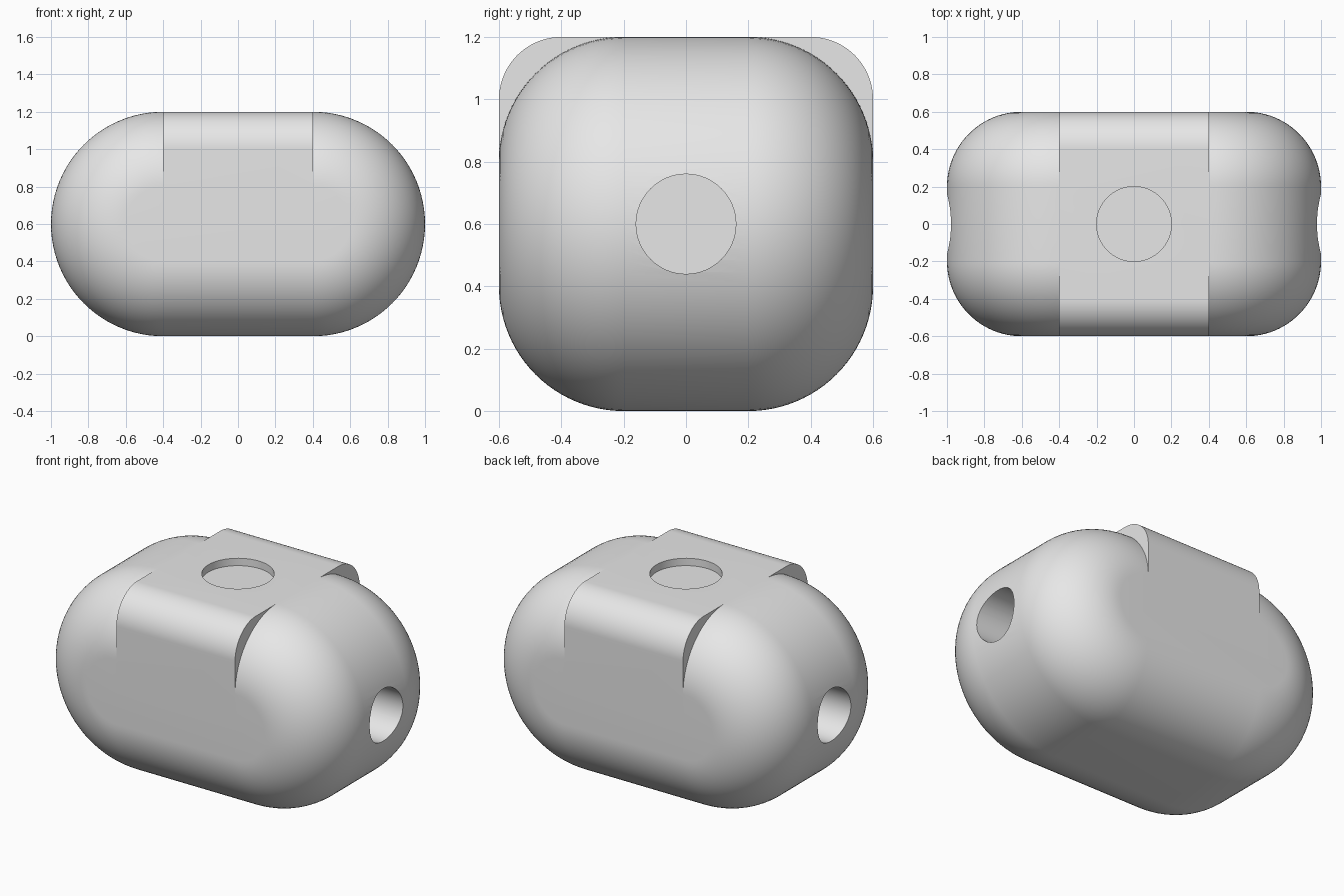
import bpy
import bmesh
from math import pi, sin, cos
from mathutils import Matrix

STEPS = 24          # segments per quarter turn
HALF = 0.6          # half of the body's height and depth
END = 0.4           # x of the round ends' axes

default_cube = bpy.data.objects.get("Cube")
if default_cube:
    bpy.data.objects.remove(default_cube, do_unlink=True)

grey = bpy.data.materials.new("plain_grey")
grey.use_nodes = True
colour = (0.8, 0.8, 0.8, 1)
grey.diffuse_color = colour
grey.node_tree.nodes["Principled BSDF"].inputs["Base Color"].default_value = colour


def make_object(name, bm):
    bmesh.ops.recalc_face_normals(bm, faces=bm.faces)
    mesh = bpy.data.meshes.new(name)
    bm.to_mesh(mesh)
    bm.free()
    mesh.materials.append(grey)
    obj = bpy.data.objects.new(name, mesh)
    bpy.context.collection.objects.link(obj)
    return obj


def arc(cx, cy, radius, start, end, steps=STEPS):
    angles = [start + (end - start) * i / steps for i in range(steps + 1)]
    return [(cx + radius * cos(a), cy + radius * sin(a)) for a in angles]


def loft(name, rings):
    """Skin closed rings of points and cap both ends."""
    bm = bmesh.new()
    loops = [[bm.verts.new(p) for p in ring] for ring in rings]
    count = len(loops[0])
    for a, b in zip(loops, loops[1:]):
        for i in range(count):
            j = (i + 1) % count
            bm.faces.new((a[i], a[j], b[j], b[i]))
    bm.faces.new(loops[0])
    bm.faces.new(loops[-1])
    return make_object(name, bm)


def cylinder(name, radius, depth, matrix):
    bm = bmesh.new()
    bmesh.ops.create_cone(bm, cap_ends=True, segments=64, radius1=radius,
                          radius2=radius, depth=depth, matrix=matrix)
    return make_object(name, bm)


def stadium(y, radius):
    outline = (arc(END, HALF, radius, -pi / 2, pi / 2, 2 * STEPS)
               + arc(-END, HALF, radius, pi / 2, 3 * pi / 2, 2 * STEPS))
    return [(x, y, z) for x, z in outline]


# Rounded body: stadium rings swept front to back along a filleted profile
fillet = 0.4
core = HALF - fillet
profile = (arc(-core, core, fillet, pi, pi / 2)
           + arc(core, core, fillet, pi / 2, 0))
body = loft("rounded_body", [stadium(y, r) for y, r in profile])

# Raised saddle across the middle with tighter top edges
edge = 0.2
section = ([(-HALF, HALF)]
           + arc(edge - HALF, 2 * HALF - edge, edge, pi, pi / 2)
           + arc(HALF - edge, 2 * HALF - edge, edge, pi / 2, 0)
           + [(HALF, HALF)])
saddle = loft("top_saddle", [[(x, y, z) for y, z in section] for x in (-END, END)])

# Cutters: shallow round recess on top, one deep socket in each end
recess = cylinder("top_recess_cutter", 0.2, 0.09,
                  Matrix.Translation((0, 0, 2 * HALF)))
sockets = [cylinder(side + "_socket_cutter", 0.16, 0.8,
                    Matrix.Translation((sign, 0, HALF)) @ Matrix.Rotation(pi / 2, 4, 'Y'))
           for side, sign in (("left", 1), ("right", -1))]

# Join the saddle, then cut the holes
for helper, operation in [(saddle, 'UNION'), (recess, 'DIFFERENCE')] + [
        (s, 'DIFFERENCE') for s in sockets]:
    mod = body.modifiers.new(helper.name, 'BOOLEAN')
    mod.operation = operation
    mod.solver = 'EXACT'
    mod.object = helper

bpy.ops.object.select_all(action='DESELECT')
bpy.context.view_layer.objects.active = body
body.select_set(True)
for mod in list(body.modifiers):
    bpy.ops.object.modifier_apply(modifier=mod.name)
for helper in [saddle, recess] + sockets:
    bpy.data.objects.remove(helper, do_unlink=True)

bpy.ops.object.shade_smooth_by_angle(angle=pi / 6)
